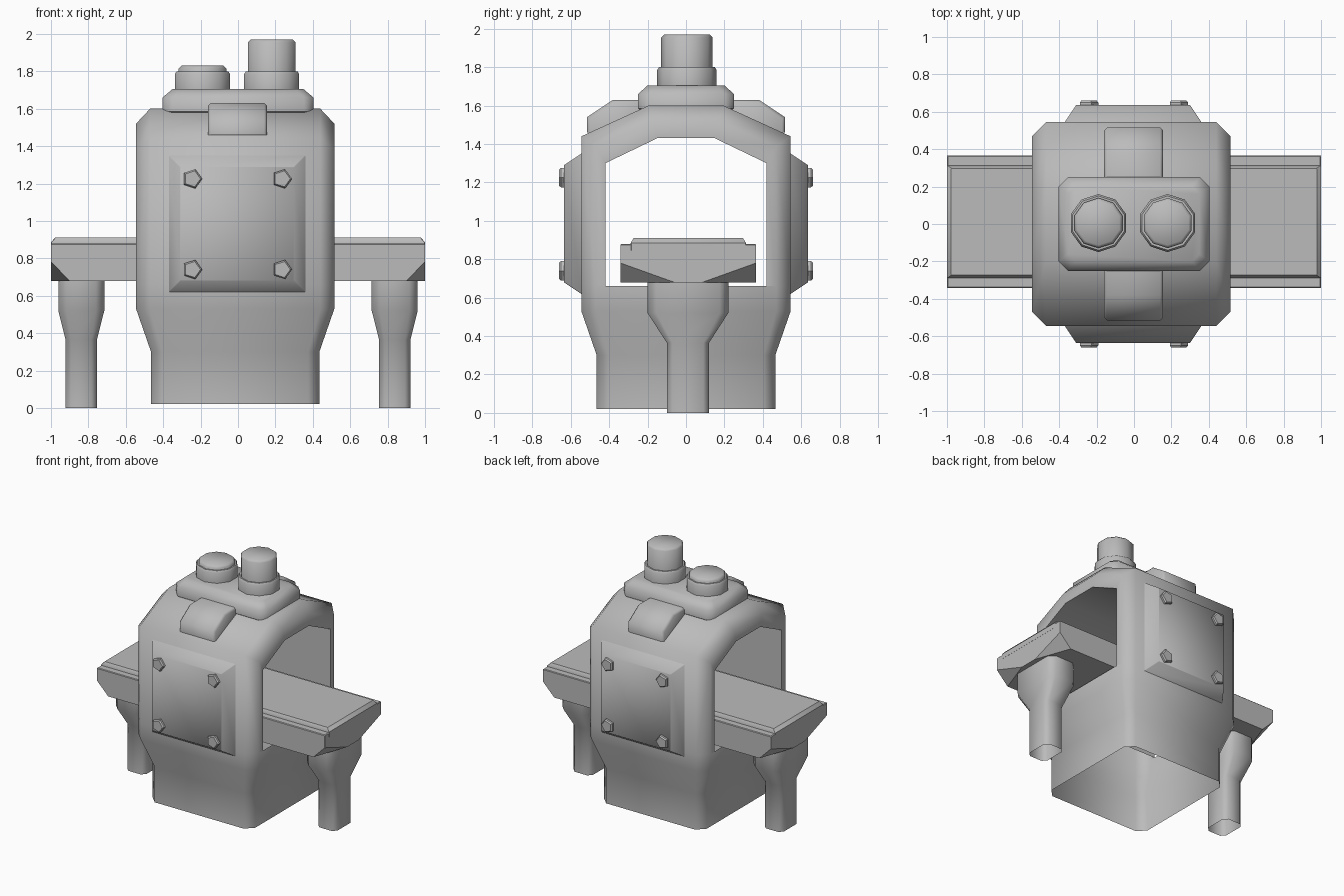
import bpy, bmesh, math
from mathutils import Matrix

if "Cube" in bpy.data.objects:
    bpy.data.objects.remove(bpy.data.objects["Cube"])

mat = bpy.data.materials.new("plain_grey")
mat.diffuse_color = (0.5, 0.5, 0.5, 1)
mat.use_nodes = True
mat.node_tree.nodes["Principled BSDF"].inputs["Base Color"].default_value = mat.diffuse_color


def finish(name, bm, angle=50):
    bmesh.ops.remove_doubles(bm, verts=bm.verts, dist=0.0005)
    bmesh.ops.recalc_face_normals(bm, faces=bm.faces)
    me = bpy.data.meshes.new(name)
    bm.to_mesh(me)
    bm.free()
    me.materials.append(mat)
    ob = bpy.data.objects.new(name, me)
    bpy.context.collection.objects.link(ob)
    bpy.ops.object.select_all(action='DESELECT')
    ob.select_set(True)
    bpy.context.view_layer.objects.active = ob
    bpy.ops.object.shade_smooth_by_angle(angle=math.radians(angle))
    return ob


def octagon(hx, hy, cx, cy=None):
    """Rectangle outline with cut corners."""
    cy = cx if cy is None else cy
    return [(hx, -hy + cy), (hx, hy - cy), (hx - cx, hy), (-hx + cx, hy),
            (-hx, hy - cy), (-hx, -hy + cy), (-hx + cx, -hy), (hx - cx, -hy)]


def loft(name, rings, loc=(0, 0, 0), bottom=True, rot=None, angle=50):
    """Skin a stack of (outline, z) rings and cap the top."""
    bm = bmesh.new()
    loops = [[bm.verts.new((x, y, z)) for x, y in o] for o, z in rings]
    n = len(loops[0])
    for a, b in zip(loops, loops[1:]):
        for i in range(n):
            j = (i + 1) % n
            bm.faces.new((a[i], a[j], b[j], b[i]))
    bm.faces.new(loops[-1])
    if bottom:
        bm.faces.new(loops[0][::-1])
    if rot:
        bmesh.ops.transform(bm, matrix=rot, verts=bm.verts)
    bmesh.ops.translate(bm, vec=loc, verts=bm.verts)
    return finish(name, bm, angle)


def ngon(r, n, turn=0.0):
    return [(r * math.cos(turn + math.tau * i / n), r * math.sin(turn + math.tau * i / n))
            for i in range(n)]


# Arched housing: outer profile, rim edge and hole edge, from the base over the top
CX = -0.015
outer = [(.465, .02, .39), (.465, .30, .39), (.545, .53, .455), (.545, .66, .455), (.545, 1.44, .455), (.195, 1.60, .455)]
rim = [(.405, .02, .45), (.405, .30, .45), (.47, .53, .53), (.47, .66, .53), (.47, 1.385, .53), (.175, 1.52, .53)]
hole = [(.42, .66, .53), (.42, 1.30, .53), (.15, 1.43, .53)]


def arch(half):
    return half + [(-y, z, x) for y, z, x in reversed(half)]


bm = bmesh.new()


def strip(a, b):
    for i in range(len(a) - 1):
        bm.faces.new([bm.verts.new(p) for p in (a[i], a[i + 1], b[i + 1], b[i])])


def side(points, s):
    return [(CX + s * x, y, z) for y, z, x in arch(points)]


strip(side(outer, -1), side(outer, 1))
strip(side(hole, -1), side(hole, 1))
for s in (-1, 1):
    strip(side(outer, s), side(rim, s))
    strip(side(rim[3:], s), side(hole, s))
    # panel below the opening
    low = [[(CX + s * x, k * y, z) for y, z, x in rim[:4]] for k in (1, -1)]
    strip(low[0], low[1])
finish("housing", bm)

# Front and back cover plates with five-sided bolts
for k, label in ((-1, "front"), (1, "back")):
    rot = Matrix.Rotation(-k * math.pi / 2, 4, 'X')
    loft(label + "_cover", [(octagon(.365, .365, .004), 0), (octagon(.305, .305, .004), .09)],
         (-.005, k * .545, .985), rot=rot)
    for x in (-.245, .235):
        for z in (.74, 1.225):
            loft(label + "_bolt", [(ngon(.054, 5), 0), (ngon(.054, 5), .02), (ngon(.045, 5), .03)],
                 (x, k * .63, z), rot=rot, angle=30)

# Front and back tabs on the roof slope
tab = [(.2, 1.46), (.515, 1.46), (.515, 1.54), (.38, 1.63), (.2, 1.63)]
for k, label in ((-1, "front"), (1, "back")):
    bm = bmesh.new()
    f = bm.faces.new([bm.verts.new((-.16, k * y, z)) for y, z in tab])
    ext = bmesh.ops.extrude_face_region(bm, geom=[f])
    bmesh.ops.translate(bm, vec=(.315, 0, 0),
                        verts=[v for v in ext["geom"] if isinstance(v, bmesh.types.BMVert)])
    edges = [e for e in bm.edges if abs(e.verts[0].co.x - e.verts[1].co.x) < .01
             and max(v.co.z for v in e.verts) > 1.5]
    bmesh.ops.bevel(bm, geom=edges, offset=.015, segments=1, affect='EDGES')
    finish(label + "_tab", bm)

# Roof block
loft("roof_block", [(octagon(.365, .215, .03), 1.56), (octagon(.403, .25, .05), 1.585),
                    (octagon(.403, .25, .05), 1.66), (octagon(.35, .20, .04), 1.705)])

# Short and tall stacks, each in a collar
for x, top, label in ((-.19, 1.83, "short"), (.18, 1.97, "tall")):
    turn = math.pi / 10
    loft(label + "_collar", [(ngon(.155, 10, turn), 1.70), (ngon(.155, 10, turn), 1.785),
                             (ngon(.145, 10, turn), 1.80)], (x, .005, 0))
    loft(label + "_stack", [(ngon(.134, 10, turn), 1.75), (ngon(.134, 10, turn), top - .015),
                            (ngon(.118, 10, turn), top)], (x, .005, 0))

# Table running through the opening, lower corners cut away
loft("table", [(octagon(1, .353, .1, .28), .68), (octagon(1, .353, .001), .78),
               (octagon(1, .353, .001), .875), (octagon(.995, .348, .001), .88)], (0, .012, 0), angle=35)
loft("table_pad", [(octagon(1.001, .30, .003), .845), (octagon(1.001, .30, .003), .885),
                   (octagon(.978, .285, .003), .91)], (0, .012, 0), angle=35)

# Table legs, open underneath
for x, label in ((-.838, "left"), (.838, "right")):
    loft(label + "_leg", [(octagon(.084, .11, .03), 0), (octagon(.084, .11, .03), .365),
                          (octagon(.123, .21, .045), .52), (octagon(.123, .21, .045), .69)],
         (x, .01, 0), bottom=False)
